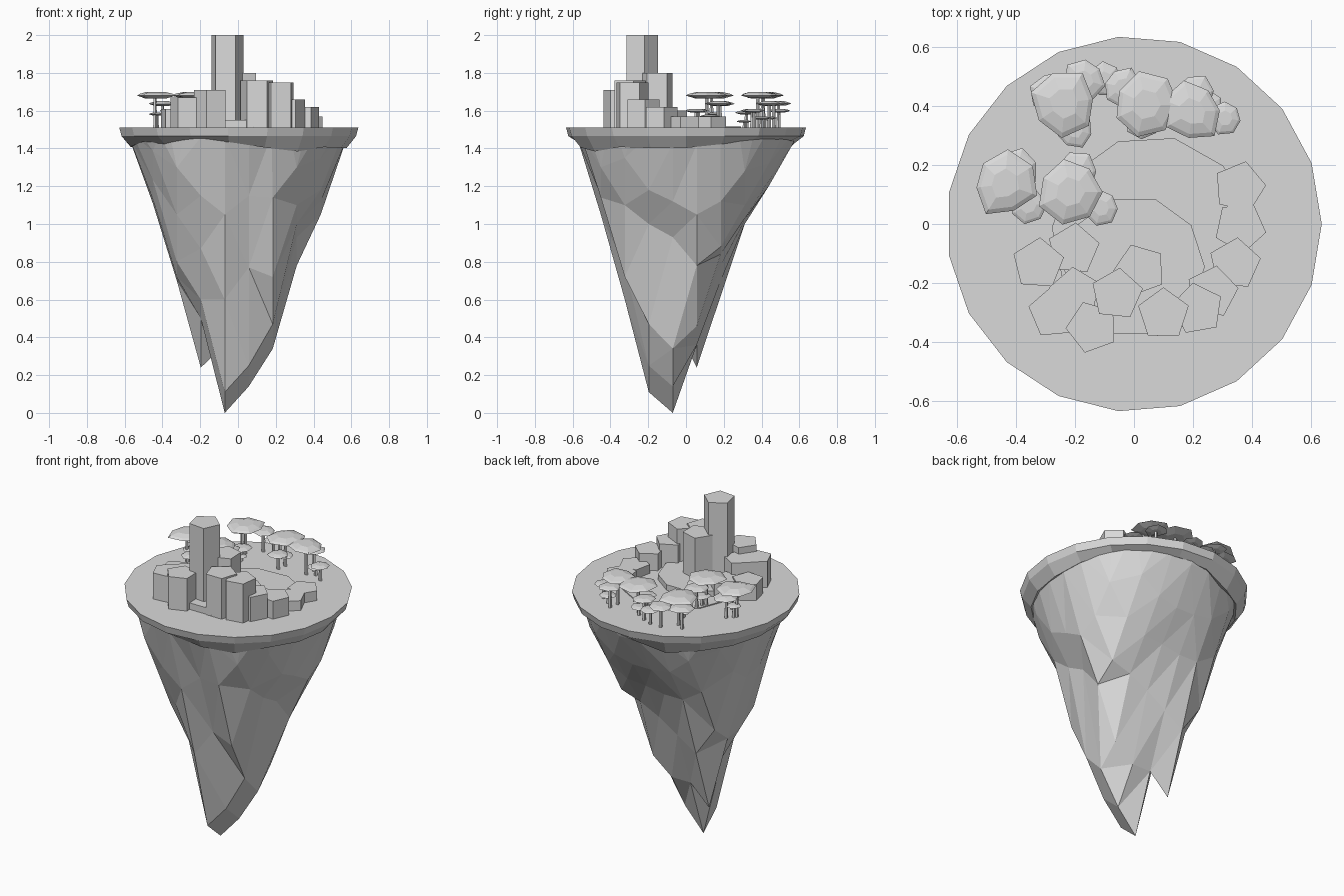
import bpy, bmesh, math, random

random.seed(4)
cube = bpy.data.objects.get("Cube")
if cube:
    bpy.data.objects.remove(cube, do_unlink=True)

GROUND = 1.51

stone = bpy.data.materials.new("stone_grey")
stone.use_nodes = True
GREY = (0.7, 0.7, 0.7, 1)
stone.diffuse_color = GREY
stone.node_tree.nodes["Principled BSDF"].inputs["Base Color"].default_value = GREY


def finish(name, bm):
    bmesh.ops.recalc_face_normals(bm, faces=bm.faces)
    mesh = bpy.data.meshes.new(name)
    bm.to_mesh(mesh)
    bm.free()
    mesh.materials.append(stone)
    obj = bpy.data.objects.new(name, mesh)
    bpy.context.collection.objects.link(obj)
    return obj


def lathe(bm, x, y, sides, rings, turn=0.0, wobble=0.0, ragged=()):
    """Stack of closed rings (radius, z), capped at both ends."""
    loops = []
    scale = [1 + random.uniform(-wobble, wobble) for _ in range(sides)]
    for n, (r, z) in enumerate(rings):
        loop = []
        for i in range(sides):
            a = turn + math.tau * i / sides
            dz = 0
            if n in ragged:
                dz = random.uniform(-0.02, 0.02) - 0.025 * math.cos(2 * a + math.pi / 2)
            loop.append(bm.verts.new((x + r * scale[i] * math.cos(a),
                                      y + r * scale[i] * math.sin(a), z + dz)))
        loops.append(loop)
    for low, high in zip(loops, loops[1:]):
        for i in range(sides):
            j = (i + 1) % sides
            bm.faces.new((low[i], low[j], high[j], high[i]))
    bm.faces.new(loops[0])
    bm.faces.new(loops[-1])


def prism(name, x, y, sides, radius, top, turn):
    bm = bmesh.new()
    lathe(bm, x, y, sides, [(radius, GROUND - 0.01), (radius, top)], turn)
    return finish(name, bm)


# Island rim: flat top with a ragged lower edge
bm = bmesh.new()
lathe(bm, 0, 0, 19, [(0.46, 1.44), (0.575, 1.415), (0.625, 1.465), (0.637, GROUND)], ragged=(1,))
finish("island_rim", bm)

# Hanging rock: a square grid pulled down into jagged points, with a cliff behind
STEP = 0.127
PROFILE = [(0, 0.03), (0.1, 0.1), (0.2, 0.36), (0.33, 0.74), (0.46, 1.12), (0.56, 1.4), (0.585, 1.47)]
# Heights of the inner grid columns, by row from front to back
FIRST_COLUMN = -2
ROWS = {-3: (1.3, 1.15, 1.05, 1.15, 1.14, 1.3, 1.46),
        -2: (1.05, 0.87, 0.6, 0.77, 0.72, 1.1, 1.35),
        -1: (0.8, 0.6, 0.11, 0.25, 0.47, 1.0, 1.18),
        0: (0.72, 0.5, 0, 0.14, 0.34, 0.93, 1.12),
        1: (0.7, 0.24, 0.36, 0.36, 0.46, 0.78, 1.05),
        2: (0.8, 0.62, 0.7, 0.78, 0.84, 0.88, 1.12),
        3: (1.08, 1.0, 1.0, 1.02, 1.03, 1.1, 1.28),
        4: (1.32, 1.22, 1.2, 1.2, 1.23, 1.32, 1.46)}


def rock_depth(r):
    for (r0, z0), (r1, z1) in zip(PROFILE, PROFILE[1:]):
        if r <= r1:
            return z0 + (z1 - z0) * (r - r0) / (r1 - r0)
    return PROFILE[-1][1]


bm = bmesh.new()
bmesh.ops.create_grid(bm, x_segments=11, y_segments=11, size=STEP * 5.5)
for v in list(bm.verts):
    i, j = round(v.co.x / STEP + 0.5), round(v.co.y / STEP + 0.5)
    x, y = STEP * i - 0.07, STEP * j - 0.07
    r = math.hypot(x, y)
    if r > 0.82:
        bm.verts.remove(v)
        continue
    column = i - FIRST_COLUMN
    if j in ROWS and 0 <= column < len(ROWS[j]):
        z = ROWS[j][column]
    else:
        z = rock_depth(r) + (random.uniform(-0.02, 0.03) if r < 0.55 else 0)
    pull = min(1, 0.585 / r)
    v.co = (x * pull, y * pull, z)
bmesh.ops.triangulate(bm, faces=bm.faces)
finish("hanging_rock", bm)

# Low terraces under the town
prism("outer_terrace", 0.06, -0.04, 11, 0.34, 1.516, 0.2)
prism("inner_terrace", 0.0, -0.145, 10, 0.24, 1.55, 0.0)

# Town blocks: five-sided prisms (x, y, top, turn in degrees)
BLOCKS = [(-0.325, -0.135, 1.61, 86), (-0.205, -0.085, 1.6, 85), (-0.2, -0.235, 1.67, 95),
          (-0.27, -0.3, 1.67, 95), (-0.142, -0.35, 1.71, 110), (0.02, -0.155, 1.8, 110),
          (0.1, -0.305, 1.76, 90), (0.215, -0.288, 1.75, 100), (0.265, -0.23, 1.66, 80),
          (0.342, -0.135, 1.62, 84), (0.36, -0.01, 1.57, 60), (0.358, 0.125, 1.57, 76)]
for n, (x, y, top, turn) in enumerate(BLOCKS):
    prism(f"town_block_{n + 1}", x, y, 5, 0.09, top, math.radians(turn))
prism("tall_tower", -0.058, -0.238, 5, 0.09, 2.0, math.radians(84))

# Trees: thin trunk with a flat faceted crown (x, y, crown radius, crown top)
TREES = [(-0.235, 0.41, 0.108, 1.7), (0.04, 0.405, 0.105, 1.7), (0.2, 0.38, 0.1, 1.7),
         (-0.44, 0.135, 0.108, 1.7), (-0.215, 0.11, 0.108, 1.7),
         (-0.17, 0.49, 0.07, 1.65), (-0.04, 0.465, 0.065, 1.65), (0.21, 0.44, 0.065, 1.65),
         (0.31, 0.36, 0.058, 1.61), (-0.2, 0.32, 0.06, 1.6), (-0.1, 0.49, 0.06, 1.61),
         (-0.28, 0.44, 0.075, 1.65), (-0.36, 0.065, 0.06, 1.61), (-0.11, 0.055, 0.058, 1.61),
         (-0.4, 0.18, 0.075, 1.65), (-0.19, 0.17, 0.07, 1.65), (0.03, 0.35, 0.06, 1.61),
         (-0.2, 0.31, 0.04, 1.55), (0.25, 0.4, 0.05, 1.57), (-0.43, 0.15, 0.045, 1.59),
         (-0.2, 0.13, 0.05, 1.58), (0.02, 0.43, 0.05, 1.57)]
for n, (x, y, r, top) in enumerate(TREES):
    thick = r * 0.34
    bm = bmesh.new()
    lathe(bm, x, y, 5, [(0.011, GROUND - 0.01), (0.009, top - thick / 2)])
    lathe(bm, x, y, 7, [(r * 0.5, top - thick), (r, top - thick * 0.55),
                        (r * 0.85, top - thick * 0.3), (r * 0.45, top)],
          random.uniform(0, 1), 0.12)
    finish(f"tree_{n + 1}", bm)
